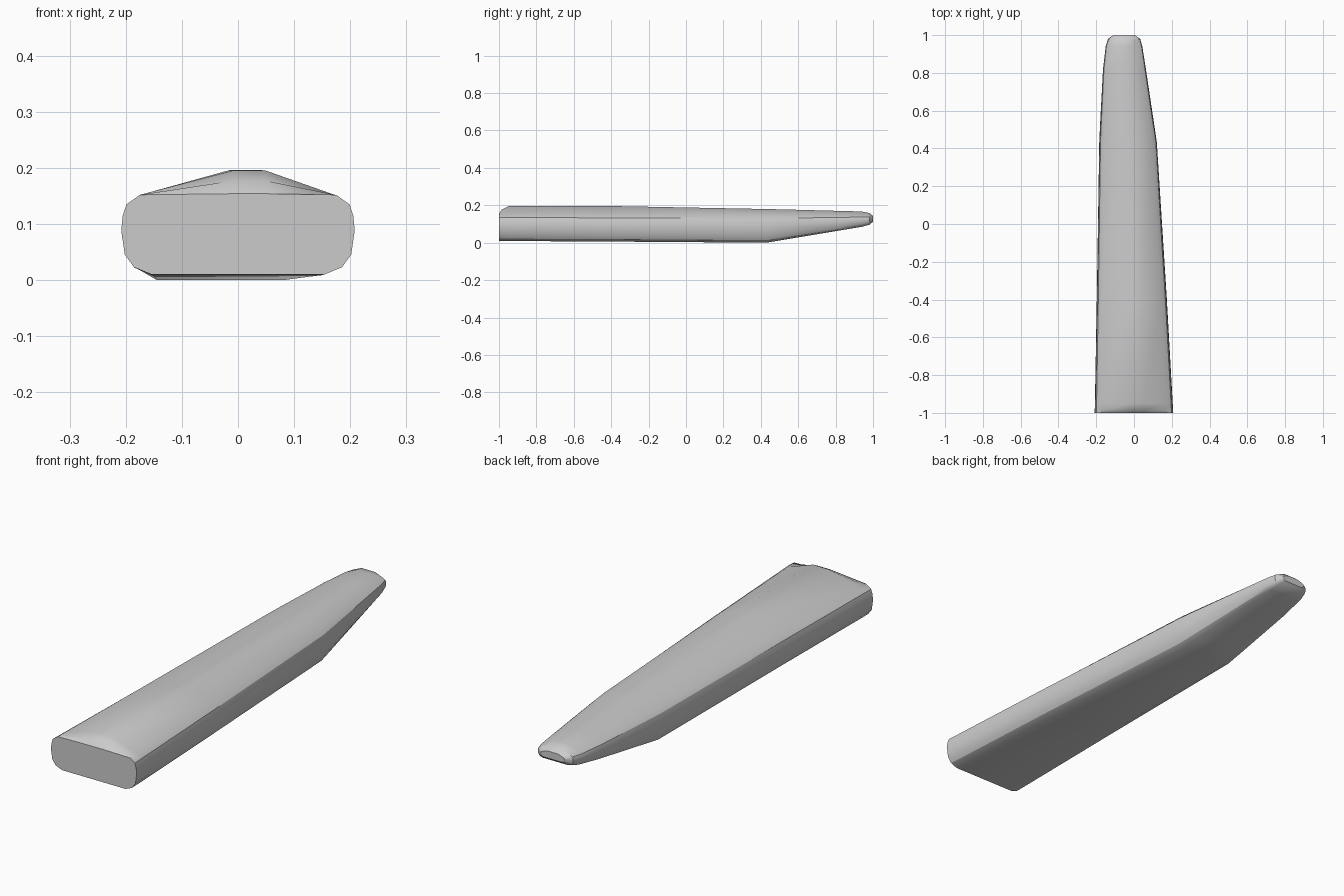
import bpy, bmesh, math

# Stations along the body:
# y, left x, right x, bottom z, shoulder z, ridge z, ridge left x, ridge right x
STATIONS = [
    (-1.00, -0.208, 0.208, 0.013, 0.155, 0.157, -0.010, 0.050),
    (-0.985, -0.208, 0.207, 0.013, 0.155, 0.180, -0.010, 0.050),
    (-0.95, -0.207, 0.205, 0.012, 0.155, 0.198, -0.010, 0.050),
    (-0.40, -0.197, 0.174, 0.009, 0.153, 0.199, -0.015, 0.042),
    (0.43, -0.184, 0.121, 0.003, 0.150, 0.183, -0.045, 0.022),
    (0.52, -0.180, 0.108, 0.018, 0.150, 0.181, -0.050, 0.015),
    (0.82, -0.164, 0.063, 0.068, 0.148, 0.173, -0.075, -0.010),
    (0.94, -0.150, 0.044, 0.088, 0.147, 0.170, -0.085, -0.020),
    (0.98, -0.138, 0.033, 0.099, 0.146, 0.162, -0.085, -0.020),
    (1.00, -0.110, 0.005, 0.115, 0.138, 0.146, -0.080, -0.025),
]

# Rounded side profile: inset as a share of width, height share
SIDE = [(0.13, 0.0), (0.055, 0.09), (0.015, 0.25), (0.0, 0.55),
        (0.006, 0.74), (0.022, 0.88), (0.08, 1.0)]


def section(xl, xr, zb, zs, zt, ra, rb):
    w, h = xr - xl, zs - zb
    left = [(xl + i * w, zb + f * h) for i, f in SIDE]
    right = [(xr - i * w, zb + f * h) for i, f in reversed(SIDE)]
    return left + [(ra, zt), (rb, zt)] + right


# Tapered body, lofted from butt to tip
bm = bmesh.new()
rings = []
for y, *dims in STATIONS:
    rings.append([bm.verts.new((x, y, z)) for x, z in section(*dims)])
for a, b in zip(rings, rings[1:]):
    for i in range(len(a)):
        j = (i + 1) % len(a)
        bm.faces.new((a[i], a[j], b[j], b[i]))
bm.faces.new(rings[0])
bm.faces.new(rings[-1])
bmesh.ops.recalc_face_normals(bm, faces=bm.faces)
low = min(v.co.z for v in bm.verts)
bmesh.ops.translate(bm, verts=bm.verts, vec=(0, 0, -low))

mesh = bpy.data.meshes.new("tapered_body")
bm.to_mesh(mesh)
bm.free()
body = bpy.data.objects.new("tapered_body", mesh)
bpy.context.collection.objects.link(body)
bpy.context.view_layer.objects.active = body
body.select_set(True)
bpy.ops.object.shade_smooth_by_angle(angle=math.radians(30))
